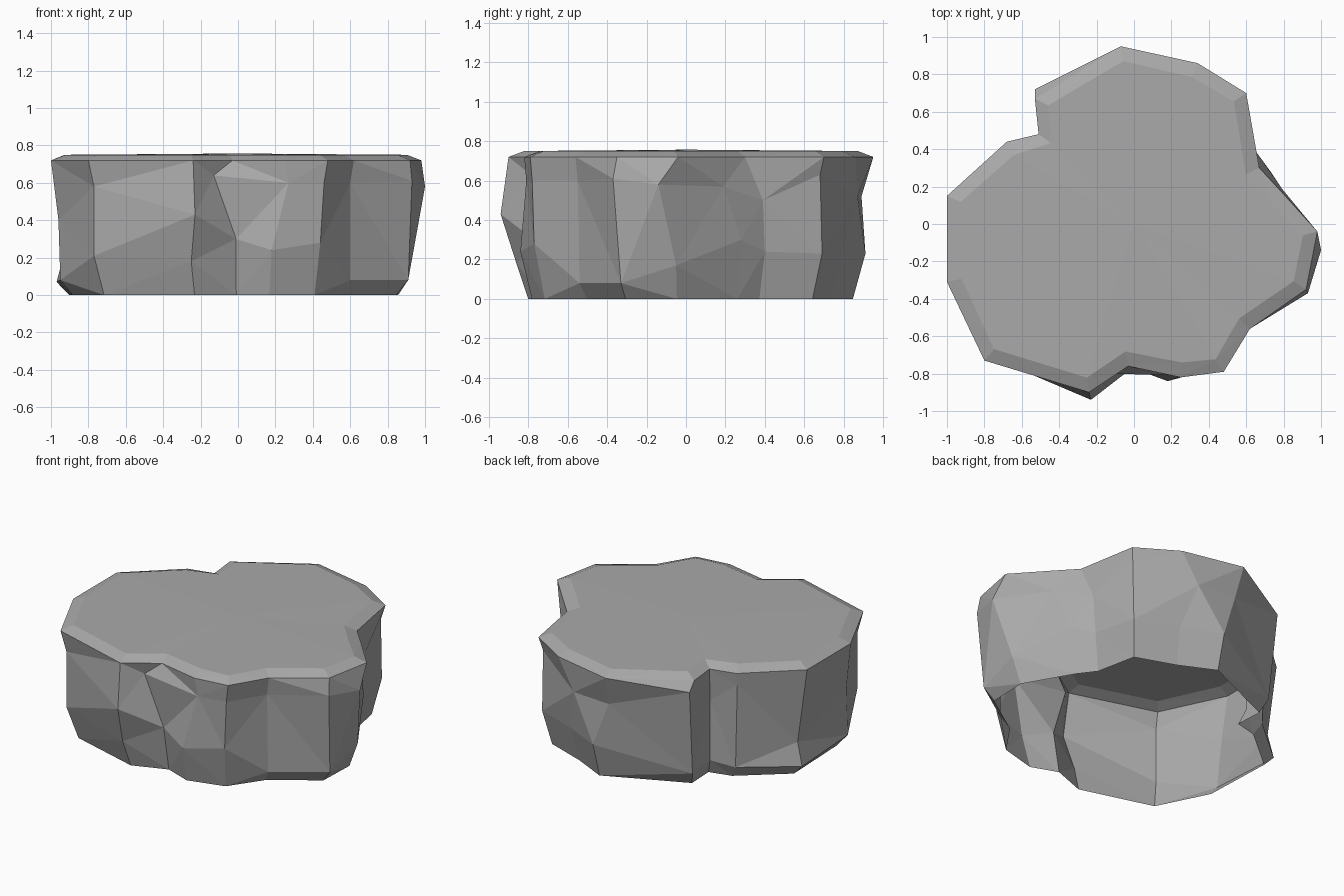
import bpy
import bmesh
from mathutils import Vector

RIM_HEIGHT = 0.72
TOP_HEIGHT = 0.75
CROWN_HEIGHT = 0.757
BEVEL_WIDTH = 0.08
BASE_TUCK = 0.93

# Corner columns around the rock: rim (x, y), waist (x, y, z), foot (x, y, z)
COLUMNS = [
    ((-.80, -.73), (-.77, -.71, .58), (-.77, -.71, .21)),
    ((-.24, -.90), (-.23, -.94, .43), (-.25, -.86, .18)),
    ((-.03, -.76), (-.13, -.80, .64), (-.01, -.77, .3)),
    ((.25, -.82), (.27, -.81, .6), (.18, -.84, .24)),
    ((.48, -.79), (.46, -.78, .6), (.44, -.77, .28)),
    ((.62, -.56), (.6, -.55, .6), (.6, -.54, .08)),
    ((.92, -.35), (.93, -.37, .61), (.91, -.33, .08)),
    ((.98, -.04), (1, -.14, .58), (.92, -.05, .17)),
    ((.79, .17), (.79, .19, .57), (.73, .28, .3)),
    ((.67, .3), (.65, .39, .5), (.64, .4, .24)),
    ((.6, .7), (.58, .68, .63), (.58, .69, .23)),
    ((.34, .86), (.22, .87, .52), (.3, .79, .23)),
    ((-.07, .95), (-.05, .89, .52), (.05, .91, .23)),
    ((-.53, .67), (-.53, .72, .66), (-.51, .66, .09)),
    ((-.51, .48), (-.5, .46, .5), (-.5, .46, .1)),
    ((-.68, .44), (-.68, .43, .64), (-.66, .42, .08)),
    ((-1, .15), (-.93, .15, .22), (-.97, .16, .07)),
    ((-1, -.31), (-.96, -.32, .4), (-.95, -.35, .08)),
]


def stone_material():
    colour = (0.4, 0.4, 0.4, 1)
    mat = bpy.data.materials.new("grey stone")
    mat.use_nodes = True
    mat.diffuse_color = colour
    for node in mat.node_tree.nodes:
        if node.type == 'BSDF_PRINCIPLED':
            node.inputs["Base Color"].default_value = colour
    return mat


def inset_outline(points, width):
    """Move each corner inward along the mean normal of its two sides."""
    result = []
    for i, point in enumerate(points):
        before = (point - points[i - 1]).normalized()
        after = (points[(i + 1) % len(points)] - point).normalized()
        inward = Vector((-before.y - after.y, before.x + after.x)).normalized()
        result.append(point + inward * width)
    return result


def bridge(bm, lower, upper):
    count = len(lower)
    for i in range(count):
        j = (i + 1) % count
        bm.faces.new((lower[i], lower[j], upper[j], upper[i]))


old_cube = bpy.data.objects.get("Cube")
if old_cube:
    bpy.data.objects.remove(old_cube, do_unlink=True)

# Horizontal rings from the open base up to the bevelled top
rim = [Vector(column[0]) for column in COLUMNS]
waist = [Vector(column[1]) for column in COLUMNS]
foot = [Vector(column[2]) for column in COLUMNS]
base = [Vector((p.x * BASE_TUCK, p.y * BASE_TUCK, 0)) for p in foot]
edge = [Vector((p.x, p.y, RIM_HEIGHT)) for p in rim]
top = [Vector((p.x, p.y, TOP_HEIGHT)) for p in inset_outline(rim, BEVEL_WIDTH)]

bm = bmesh.new()
rings = [[bm.verts.new(p) for p in ring] for ring in (base, foot, waist, edge, top)]
for lower, upper in zip(rings, rings[1:]):
    bridge(bm, lower, upper)

# Slightly crowned flat top
crown = bm.verts.new((0, 0, CROWN_HEIGHT))
for i, vert in enumerate(rings[-1]):
    bm.faces.new((rings[-1][i - 1], vert, crown))

# Chiselled flat facets
bmesh.ops.triangulate(bm, faces=bm.faces[:], quad_method='SHORT_EDGE')
mesh = bpy.data.meshes.new("rock")
bm.to_mesh(mesh)
bm.free()
mesh.materials.append(stone_material())
rock = bpy.data.objects.new("rock", mesh)
bpy.context.collection.objects.link(rock)
